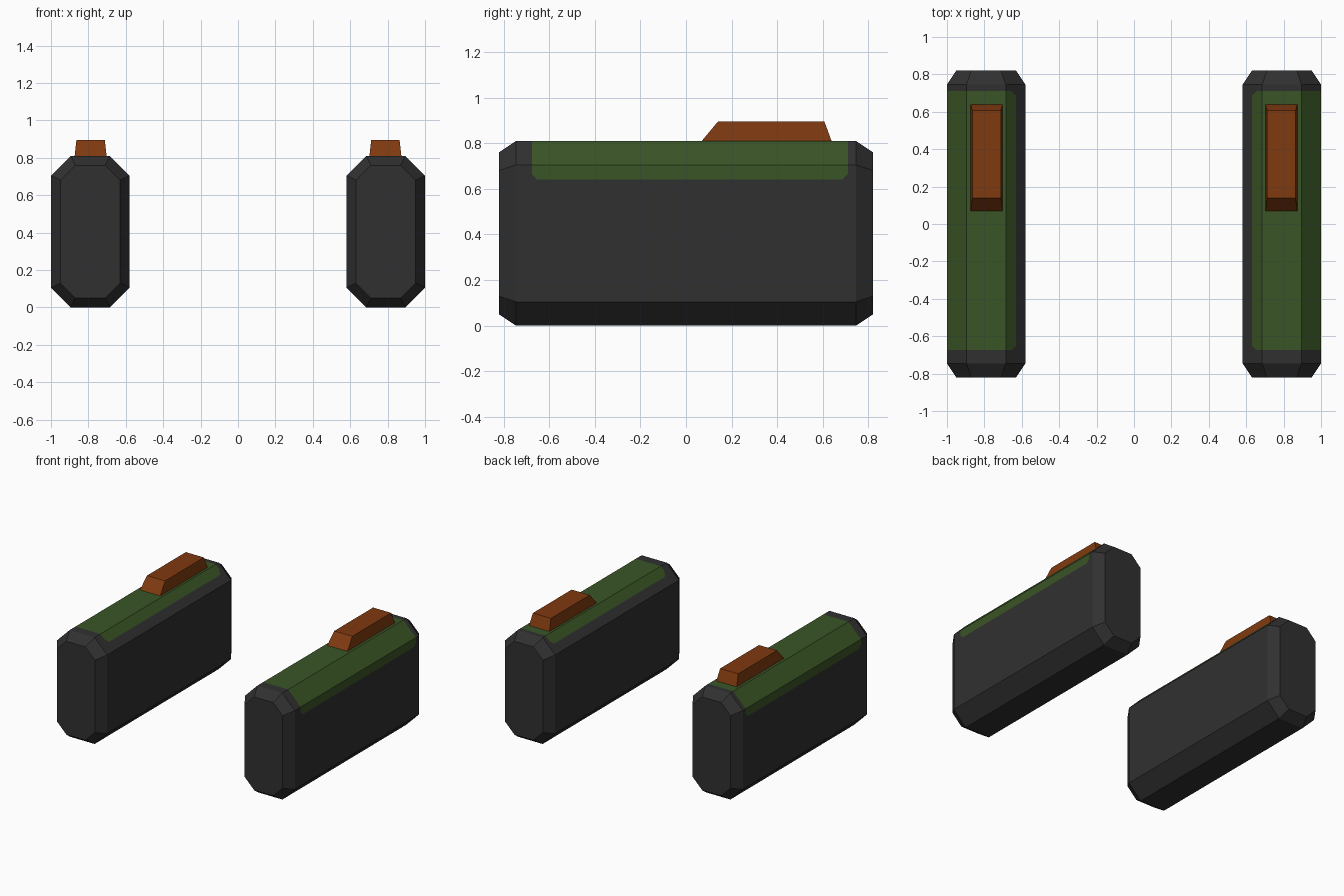
import bpy, bmesh
from mathutils import Vector

if "Cube" in bpy.data.objects:
    bpy.data.objects.remove(bpy.data.objects["Cube"])


def material(name, rgb):
    m = bpy.data.materials.new(name)
    m.diffuse_color = (*rgb, 1)
    m.use_nodes = True
    m.node_tree.nodes["Principled BSDF"].inputs["Base Color"].default_value = m.diffuse_color
    return m


DARK = material("dark grey", (0.03, 0.03, 0.03))
GREEN = material("moss green", (0.042, 0.09, 0.019))
RUST = material("rust orange", (0.215, 0.042, 0.005))

Y0, Y1, ZLOW, XIN, R = -0.675, 0.71, 0.64, 0.63, 0.025  # green panel limits


def octagon(x0, x1, z0, z1, c):
    return [(x1, z0 + c), (x1, z1 - c), (x1 - c, z1), (x0 + c, z1),
            (x0, z1 - c), (x0, z0 + c), (x0 + c, z0), (x1 - c, z0)]


def rectangle(x0, x1, y0, y1, z):
    return [Vector(p) for p in ((x0, y0, z), (x1, y0, z), (x1, y1, z), (x0, y1, z))]


def loft(rings):
    bm = bmesh.new()
    loops = [[bm.verts.new(p) for p in ring] for ring in rings]
    n = len(loops[0])
    for a, b in zip(loops, loops[1:]):
        for i in range(n):
            bm.faces.new((a[i], a[(i + 1) % n], b[(i + 1) % n], b[i]))
    bm.faces.new(loops[0])
    bm.faces.new(loops[-1])
    bmesh.ops.recalc_face_normals(bm, faces=bm.faces)
    return bm


def cut(bm, point, normal, rule):
    faces = [f for f in bm.faces if rule(f)]
    geom = set(faces)
    for f in faces:
        geom.update(f.edges)
        geom.update(f.verts)
    bmesh.ops.bisect_plane(bm, geom=list(geom), plane_co=point, plane_no=normal, dist=1e-5)


def finish(bm, name, mats, side):
    for v in bm.verts:
        v.co.x *= side
    bmesh.ops.recalc_face_normals(bm, faces=bm.faces)
    me = bpy.data.meshes.new(name)
    bm.to_mesh(me)
    bm.free()
    for m in mats:
        me.materials.append(m)
    bpy.context.collection.objects.link(bpy.data.objects.new(name, me))


def is_outer(f):
    return f.normal.x > 0.9


def is_inner_chamfer(f):
    return f.normal.x < -0.5 and f.normal.z > 0.5 and abs(f.normal.y) < 0.1


def is_upper(f):
    return is_outer(f) or (f.normal.z > 0.5 and abs(f.normal.y) < 0.1)


def is_green(f):
    c = f.calc_center_median()
    if not is_upper(f) or not (Y0 < c.y < Y1 and c.z > ZLOW and c.x > XIN):
        return False
    end = min(c.y - Y0, Y1 - c.y)
    if is_outer(f):
        return end + c.z - ZLOW > R
    if is_inner_chamfer(f):
        return end + c.x - XIN > R
    return True


for side, label in ((1, "right"), (-1, "left")):
    # Chamfered pod body with tapered ends
    big = octagon(0.58, 1.0, 0, 0.81, 0.105)
    small = octagon(0.63, 0.95, 0.05, 0.76, 0.08)
    bm = loft([[(x, y, z) for x, z in prof] for y, prof in
               ((-0.82, small), (-0.745, big), (0.745, big), (0.82, small))])
    # Green panel cut flush into the top, with clipped corners
    for y in (Y0, Y1):
        cut(bm, (0, y, 0), (0, 1, 0), is_upper)
    cut(bm, (0, 0, ZLOW), (0, 0, 1), is_outer)
    cut(bm, (XIN, 0, 0), (1, 0, 0), is_inner_chamfer)
    for y, d in ((Y0, 1), (Y1, -1)):
        cut(bm, (0, y + d * R, ZLOW), (0, d, 1), is_outer)
        cut(bm, (XIN, y + d * R, 0), (1, d, 0), is_inner_chamfer)
    for f in bm.faces:
        f.material_index = int(is_green(f))
    finish(bm, label + "_pod", (DARK, GREEN), side)

    # Tapered block on the top
    bm = loft([rectangle(0.702, 0.874, 0.065, 0.64, 0.805),
               rectangle(0.712, 0.864, 0.14, 0.607, 0.895)])
    finish(bm, label + "_top_block", (RUST,), side)
